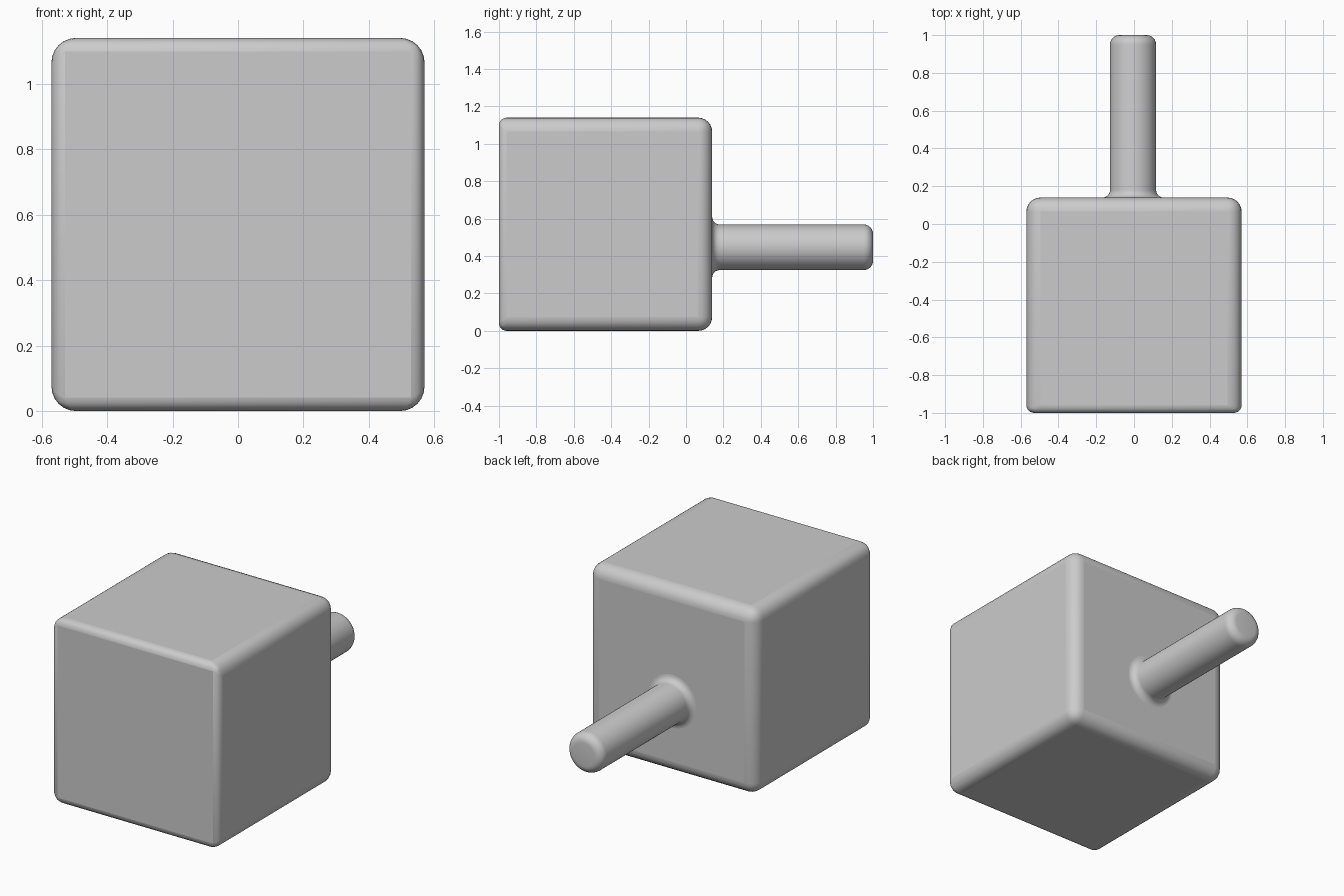
import bpy, bmesh, math
from mathutils import Vector

if "Cube" in bpy.data.objects:
    bpy.data.objects.remove(bpy.data.objects["Cube"])

grey = bpy.data.materials.new("plain grey")
grey.diffuse_color = (0.6, 0.6, 0.6, 1)
grey.use_nodes = True
grey.node_tree.nodes["Principled BSDF"].inputs["Base Color"].default_value = grey.diffuse_color


def finish(name, bm):
    """Turn a bmesh into a named, coloured object."""
    bmesh.ops.recalc_face_normals(bm, faces=bm.faces[:])
    mesh = bpy.data.meshes.new(name)
    bm.to_mesh(mesh)
    bm.free()
    mesh.materials.append(grey)
    obj = bpy.data.objects.new(name, mesh)
    bpy.context.collection.objects.link(obj)
    return obj


def smooth(obj):
    bpy.ops.object.select_all(action='DESELECT')
    bpy.context.view_layer.objects.active = obj
    obj.select_set(True)
    bpy.ops.object.shade_smooth_by_angle(angle=math.radians(40))


# Cube head: rounded edges, tighter around the front face
SIZE, CENTRE = 1.14, Vector((0, -0.43, 0.57))
bm = bmesh.new()
bmesh.ops.create_cube(bm, size=SIZE)
weight = bm.edges.layers.float.new("bevel_weight_edge")
for edge in bm.edges:
    on_front = all(v.co.y < 0 for v in edge.verts)
    edge[weight] = 0.55 if on_front else 1.0
bmesh.ops.translate(bm, verts=bm.verts[:], vec=CENTRE)
head = finish("cube_head", bm)
bevel = head.modifiers.new("rounded_edges", 'BEVEL')
bevel.limit_method = 'WEIGHT'
bevel.width = 0.075
bevel.segments = 6
smooth(head)

# Peg: lathed profile (radius, y) with a flared root and a rounded tip
RADIUS, FLARE, TIP, BACK, END = 0.122, 0.04, 0.05, 0.14, 1.0
steps = [math.radians(a) for a in range(0, 91, 15)]
profile = [(RADIUS + FLARE, BACK - 0.02)]
profile += [(RADIUS + FLARE * (1 - math.sin(a)), BACK + FLARE * (1 - math.cos(a))) for a in steps]
profile += [(RADIUS - TIP * (1 - math.cos(a)), END - TIP * (1 - math.sin(a))) for a in steps]
profile.append((0, END))
bm = bmesh.new()
verts = [bm.verts.new((r, y, 0)) for r, y in profile]
edges = [bm.edges.new(pair) for pair in zip(verts, verts[1:])]
bmesh.ops.spin(bm, geom=verts + edges, cent=(0, 0, 0), axis=(0, 1, 0),
               angle=math.tau, steps=48, use_duplicate=False)
bmesh.ops.remove_doubles(bm, verts=bm.verts[:], dist=0.0005)
bmesh.ops.translate(bm, verts=bm.verts[:], vec=(-0.005, 0, 0.447))
smooth(finish("peg", bm))
